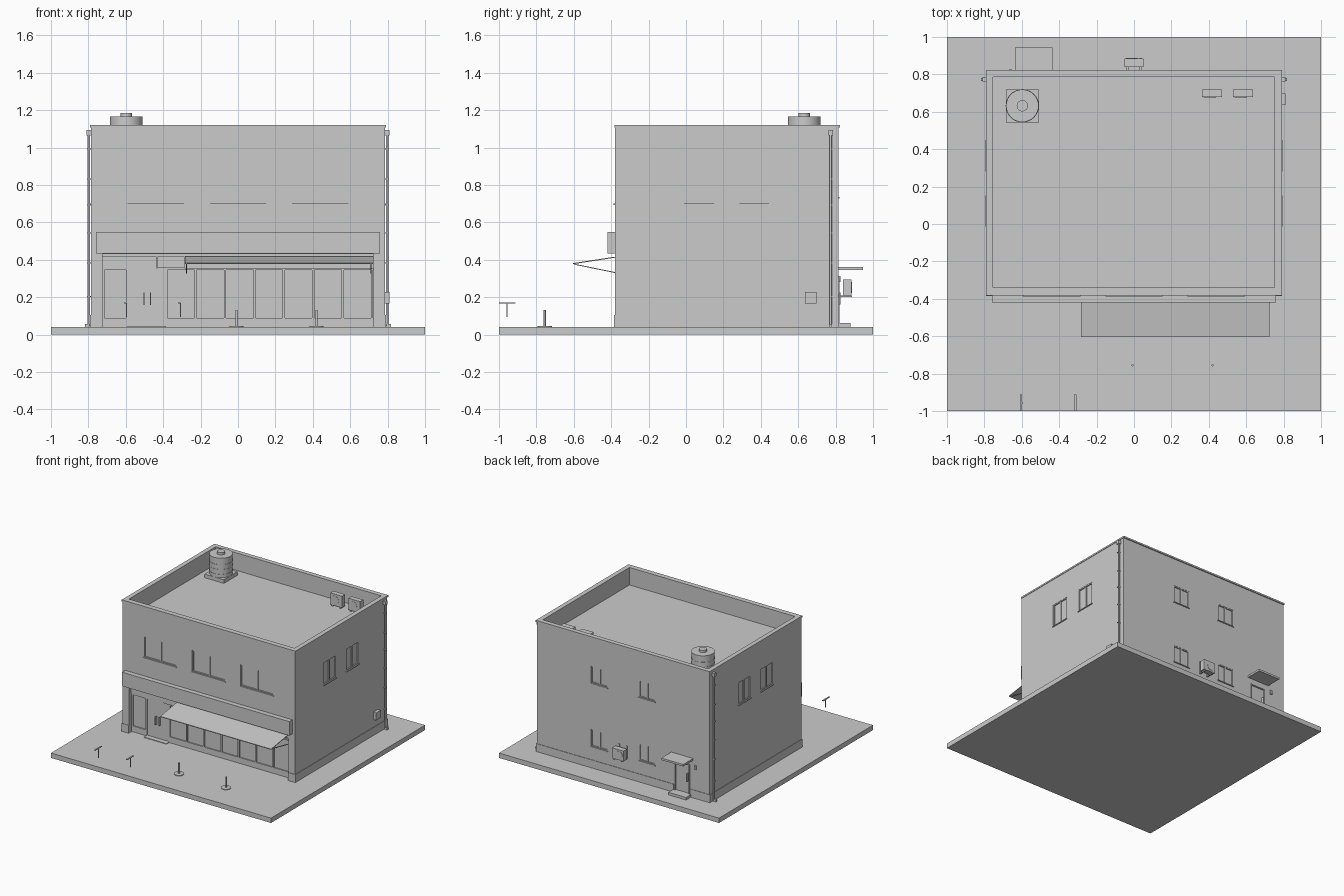
import bpy, bmesh
from math import pi, radians
from mathutils import Matrix, Vector

if "Cube" in bpy.data.objects:
    bpy.data.objects.remove(bpy.data.objects["Cube"])

grey = bpy.data.materials.new("plain grey")
grey.use_nodes = True
grey.diffuse_color = (0.6, 0.6, 0.6, 1)
grey.node_tree.nodes["Principled BSDF"].inputs["Base Color"].default_value = (0.6, 0.6, 0.6, 1)


def finish(name, bm, place=Matrix()):
    bm.transform(place)
    bmesh.ops.recalc_face_normals(bm, faces=bm.faces)
    mesh = bpy.data.meshes.new(name)
    bm.to_mesh(mesh)
    bm.free()
    mesh.materials.append(grey)
    obj = bpy.data.objects.new(name, mesh)
    bpy.context.collection.objects.link(obj)
    return obj


def add_box(bm, x0, x1, y0, y1, z0, z1, place=Matrix()):
    centre = Vector((x0 + x1, y0 + y1, z0 + z1)) / 2
    size = Matrix.Diagonal((x1 - x0, y1 - y0, z1 - z0, 1))
    bmesh.ops.create_cube(bm, size=1, matrix=place @ Matrix.Translation(centre) @ size)


def boxes(name, items, place=Matrix()):
    bm = bmesh.new()
    for item in items:
        add_box(bm, *item)
    return finish(name, bm, place)


def add_cyl(bm, centre, radius, depth, axis, sides):
    turn = Matrix.Rotation(pi / 2, 4, "X") if axis == "Y" else Matrix()
    bmesh.ops.create_cone(bm, cap_ends=True, segments=sides, radius1=radius, radius2=radius,
                          depth=depth, matrix=Matrix.Translation(centre) @ turn)


def round_part(name, discs, place=Matrix(), axis="Z", sides=32):
    bm = bmesh.new()
    for centre, radius, depth in discs:
        add_cyl(bm, centre, radius, depth, axis, sides)
    obj = finish(name, bm, place)
    bpy.ops.object.select_all(action="DESELECT")
    obj.select_set(True)
    bpy.context.view_layer.objects.active = obj
    bpy.ops.object.shade_smooth_by_angle(angle=radians(35))


def prism(name, profile, x0, x1):
    bm = bmesh.new()
    face = bm.faces.new([bm.verts.new((x0, y, z)) for y, z in profile])
    out = bmesh.ops.extrude_face_region(bm, geom=[face])
    verts = [v for v in out["geom"] if isinstance(v, bmesh.types.BMVert)]
    bmesh.ops.translate(bm, verts=verts, vec=(x1 - x0, 0, 0))
    finish(name, bm)


# Wall frames: local x runs along the wall, local -y points outward
W, FRONT, BACK, GROUND, ROOF = 0.786, -0.38, 0.815, 0.04, 0.975
walls = {
    "front": Matrix.Translation((0, FRONT, 0)),
    "back": Matrix.Translation((0, BACK, 0)) @ Matrix.Rotation(pi, 4, "Z"),
    "left": Matrix.Translation((W, 0, 0)) @ Matrix.Rotation(pi / 2, 4, "Z"),
    "right": Matrix.Translation((-W, 0, 0)) @ Matrix.Rotation(-pi / 2, 4, "Z"),
}
# Windows: wall, centre, half width, bottom, top
windows = [("front", x, 0.15, 0.70, 0.875) for x in (-0.44, 0, 0.44)]
windows += [("left", y, 0.08, 0.70, 0.885) for y in (0.07, 0.365)]
windows += [("right", -y, 0.08, 0.70, 0.885) for y in (0.07, 0.365)]
windows += [("back", s * 0.217, 0.075, z, z + 0.14) for s in (-1, 1) for z in (0.215, 0.735)]

# Ground slab
boxes("ground_slab", [(-1, 1, -1, 1, 0, GROUND)])

# Building body with roof well, shop recess, windows and back door cut in
body = boxes("building_body", [(-W, W, FRONT, BACK, 0.03, 1.108)])
bm = bmesh.new()
add_box(bm, -0.753, 0.752, -0.34, 0.785, ROOF, 1.3)
add_box(bm, -0.725, 0.724, -0.5, -0.335, GROUND, 0.43)
for wall, c, h, z0, z1 in windows:
    add_box(bm, c - h, c + h, -0.05, 0.01, z0, z1, walls[wall])
add_box(bm, 0.47, 0.60, -0.05, 0.01, 0.06, 0.30, walls["back"])
cutter = finish("wall_cutter", bm)
cutter.hide_render = True
cut = body.modifiers.new("openings", "BOOLEAN")
cut.object = cutter
cut.operation = "DIFFERENCE"
cut.solver = "EXACT"
bpy.context.view_layer.objects.active = body
bpy.ops.object.modifier_apply(modifier=cut.name)
bpy.data.objects.remove(cutter)

# Coping around the parapet
boxes("parapet_coping", [
    (-0.79, 0.79, -0.382, -0.34, 1.106, 1.119), (-0.79, 0.79, 0.785, 0.823, 1.106, 1.119),
    (-0.79, -0.753, -0.34, 0.785, 1.106, 1.119), (0.752, 0.79, -0.34, 0.785, 1.106, 1.119)])

# Plinth
P = W + 0.004
for wall, spans in {"front": [(-P, -0.725), (0.724, P)], "back": [(-P, 0.46), (0.61, P)],
                    "left": [(FRONT, BACK)], "right": [(-BACK, -FRONT)]}.items():
    boxes(wall + "_plinth", [(a, b, -0.004, 0.01, GROUND, 0.105) for a, b in spans], walls[wall])

# Sliding windows with frame, meeting stile and sill
for i, (wall, c, h, z0, z1) in enumerate(windows):
    t = 0.007
    boxes(f"{wall}_window_frame_{i}", [
        (c - h, c - h + t, 0.002, 0.01, z0, z1), (c + h - t, c + h, 0.002, 0.01, z0, z1),
        (c - h, c + h, 0.002, 0.01, z0, z0 + t), (c - h, c + h, 0.002, 0.01, z1 - t, z1),
        (c - t, c + t, 0.004, 0.01, z0, z1)], walls[wall])
    boxes(f"{wall}_window_sill_{i}", [(c - h - 0.003, c + h + 0.003, -0.007, 0.01, z0 - 0.007, z0)],
          walls[wall])

# Sign fascia over the shop
boxes("sign_board", [(-0.76, 0.76, -0.42, FRONT, 0.432, 0.547)])

# Shop front: panes divided by posts, base rail, lintel, doors
posts = [-0.72, -0.592, -0.384] + [-0.384 + 0.1573 * i for i in range(1, 8)]
boxes("shop_posts", [(x - 0.006, x + 0.006, -0.345, -0.33, GROUND, 0.355) for x in posts])
boxes("shop_base_rail", [(-0.725, -0.592, -0.344, -0.33, GROUND, 0.088),
                         (-0.384, 0.724, -0.344, -0.33, GROUND, 0.088)])
boxes("shop_lintel", [(-0.725, 0.724, -0.347, -0.33, 0.346, 0.357)])
boxes("shutter_case", [(-0.725, -0.435, -0.353, -0.33, 0.357, 0.418),
                       (-0.43, -0.285, -0.357, -0.33, 0.357, 0.418)])
boxes("shop_doors", [(-0.586, -0.39, -0.339, -0.33, 0.045, 0.346)])
boxes("door_handles", [(x - 0.003, x + 0.003, -0.36, -0.338, 0.158, 0.226) for x in (-0.502, -0.468)])
boxes("door_threshold", [(-0.59, -0.385, -0.38, -0.33, GROUND, 0.045)])

# Awning with case and folding arms
boxes("awning_case", [(-0.283, 0.724, FRONT, -0.33, 0.385, 0.42)])
prism("awning_sheet", [(FRONT, 0.416), (-0.604, 0.382), (-0.604, 0.376), (FRONT, 0.411)], -0.283, 0.724)
for side, x in (("right", -0.276), ("left", 0.712)):
    prism(side + "_awning_arm", [(-0.6, 0.379), (-0.37, 0.332), (-0.37, 0.327), (-0.6, 0.374)],
          x - 0.003, x + 0.003)

# Back door, canopy, step, handle and lamp
boxes("back_door_frame", [(0.465, 0.474, -0.005, 0.01, 0.06, 0.305),
                          (0.596, 0.605, -0.005, 0.01, 0.06, 0.305),
                          (0.465, 0.605, -0.005, 0.01, 0.296, 0.305)], walls["back"])
boxes("back_door_handle", [(0.58, 0.586, -0.012, 0.01, 0.16, 0.225)], walls["back"])
boxes("back_canopy", [(-0.636, -0.437, BACK, 0.945, 0.346, 0.362)])
boxes("back_step", [(-0.617, -0.457, 0.81, 0.88, GROUND, 0.061)])
boxes("back_wall_lamp", [(0.652, 0.668, -0.012, 0, 0.28, 0.312)], walls["back"])

# Air conditioner on the back wall
boxes("wall_unit", [(-0.052, 0.052, 0.84, 0.885, 0.208, 0.293)])
boxes("wall_unit_bracket", [(x - 0.005, x + 0.005, BACK, 0.888, 0.2, 0.208) for x in (-0.035, 0.035)]
      + [(x - 0.005, x + 0.005, BACK, 0.822, 0.2, 0.305) for x in (-0.035, 0.035)])
round_part("wall_unit_fan", [((-0.012, 0.885, 0.251), 0.03, 0.004)], axis="Y")

# Air conditioners on the roof
for i, x in enumerate((0.417, 0.583)):
    boxes(f"roof_unit_{i}", [(x - 0.053, x + 0.053, 0.678, 0.719, ROOF + 0.01, 1.08)]
          + [(x + s - 0.006, x + s + 0.006, 0.678, 0.719, ROOF, ROOF + 0.01) for s in (-0.035, 0.035)])
    round_part(f"roof_unit_fan_{i}", [((x - 0.012, 0.678, 1.032), 0.034, 0.004)], axis="Y")

# Water tank on the roof
tank = Matrix.Translation((-0.597, 0.632, 0))
boxes("tank_pedestal", [(-0.088, 0.088, -0.088, 0.088, ROOF, ROOF + 0.03)], tank)
round_part("water_tank", [((0, 0, 1.082), 0.087, 0.166)], tank)
round_part("tank_bands", [((0, 0, z), 0.089, 0.006) for z in (1.03, 1.07, 1.11)], tank)
round_part("tank_hatch", [((0, 0, 1.173), 0.03, 0.022)], tank)

# Meter box on the side wall
boxes("meter_box", [(W, 0.81, 0.636, 0.697, 0.167, 0.228)])

# Downpipes with rain heads, clips and outlets
for side, s in (("right", -1), ("left", 1)):
    spot = Matrix.Translation((s * 0.797, 0.773, 0))
    round_part(side + "_downpipe", [((0, 0, 0.56), 0.007, 1.03)], spot, sides=12)
    boxes(side + "_rain_head", [(-0.012, 0.012, -0.012, 0.012, 1.065, 1.093)], spot)
    boxes(side + "_pipe_clips", [(-0.011, 0.011, -0.008, 0.008, z, z + 0.005)
                                 for z in (0.2, 0.38, 0.54, 0.69, 0.83, 0.99)], spot)
    boxes(side + "_pipe_outlet", [(-0.012 + s * 0.01, 0.012 + s * 0.01, -0.008, 0.008, GROUND, 0.057)], spot)

# Bollards on round feet
for i, x in enumerate((-0.008, 0.42)):
    round_part(f"bollard_{i}", [((x, -0.755, 0.085), 0.006, 0.095), ((x, -0.755, 0.042), 0.038, 0.006)],
               sides=16)

# Raised T-shaped rails at the front edge
for i, x in enumerate((-0.604, -0.314)):
    boxes(f"t_rail_{i}", [(x - 0.006, x + 0.006, -1, -0.912, 0.165, 0.17),
                          (x + 0.004, x + 0.01, -0.96, -0.954, 0.093, 0.168)])
